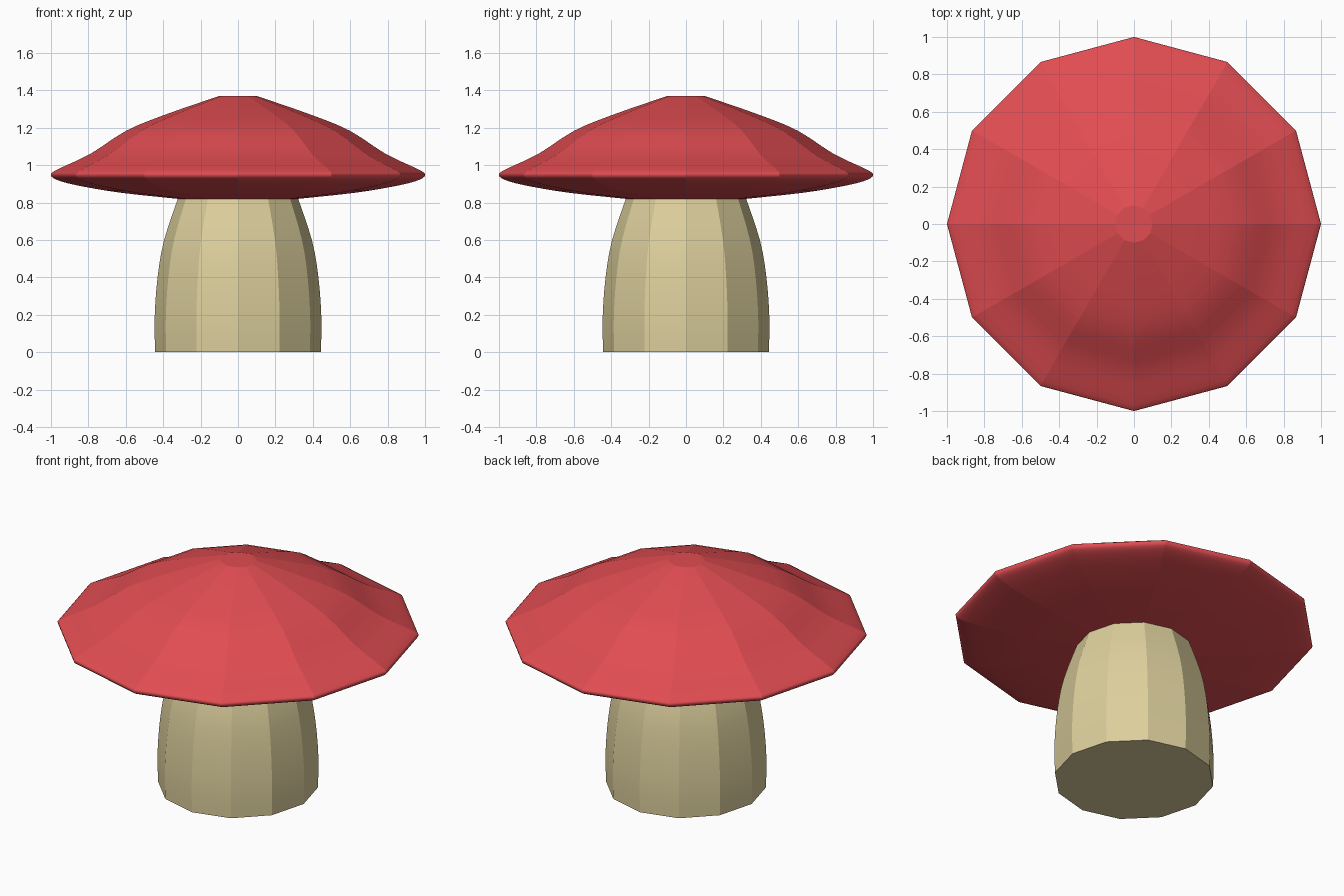
import bpy, bmesh, math

if "Cube" in bpy.data.objects:
    bpy.data.objects.remove(bpy.data.objects["Cube"])

SIDES = 12


def material(name, rgb):
    m = bpy.data.materials.new(name)
    m.diffuse_color = (*rgb, 1.0)
    m.use_nodes = True
    m.node_tree.nodes["Principled BSDF"].inputs["Base Color"].default_value = m.diffuse_color
    return m


def smooth_path(pts, steps=3):
    """Catmull-Rom curve through the (radius, z) points."""
    out = []
    p = [pts[0]] + pts + [pts[-1]]
    for i in range(1, len(p) - 2):
        a, b, c, d = p[i - 1:i + 3]
        for s in range(steps):
            t = s / steps
            out.append(tuple(
                0.5 * (2 * b[k] + (c[k] - a[k]) * t
                       + (2 * a[k] - 5 * b[k] + 4 * c[k] - d[k]) * t * t
                       + (3 * b[k] - a[k] - 3 * c[k] + d[k]) * t ** 3)
                for k in range(2)))
    return out + [pts[-1]]


def lathe(name, profile, mat):
    """Closed 12-sided solid, profile running bottom to top: smooth vertically, faceted around."""
    bm = bmesh.new()
    rings = []
    for r, z in profile:
        rings.append([bm.verts.new((r * math.cos(math.tau * i / SIDES),
                                    r * math.sin(math.tau * i / SIDES), z))
                      for i in range(SIDES)])
    for lo, hi in zip(rings, rings[1:]):
        for i in range(SIDES):
            j = (i + 1) % SIDES
            bm.faces.new((lo[i], lo[j], hi[j], hi[i])).smooth = True
        for i in range(SIDES):
            bm.edges.get((lo[i], hi[i])).smooth = False
    bm.faces.new(rings[0][::-1])
    bm.faces.new(rings[-1])
    for ring in (rings[0], rings[-1]):
        for i in range(SIDES):
            bm.edges.get((ring[i], ring[(i + 1) % SIDES])).smooth = False
    me = bpy.data.meshes.new(name)
    bm.to_mesh(me)
    bm.free()
    me.materials.append(mat)
    ob = bpy.data.objects.new(name, me)
    bpy.context.collection.objects.link(ob)
    return ob


red = material("cap red", (0.75, 0.073, 0.083))
cream = material("stem cream", (0.72, 0.625, 0.335))

# Stem, bulging low down and tapering into the cap
lathe("stem", smooth_path([(0.443, 0), (0.446, 0.18), (0.43, 0.4),
                           (0.395, 0.6), (0.32, 0.825)]), cream)

# Cap: shallow underside, rolled rim, bell-shaped top with a small flat crown
lathe("cap", smooth_path([(0.32, 0.82), (0.63, 0.853), (0.86, 0.892), (0.97, 0.922),
                          (1.0, 0.948), (0.97, 0.975), (0.79, 1.06), (0.6, 1.183),
                          (0.39, 1.27), (0.1, 1.37)]), red)
